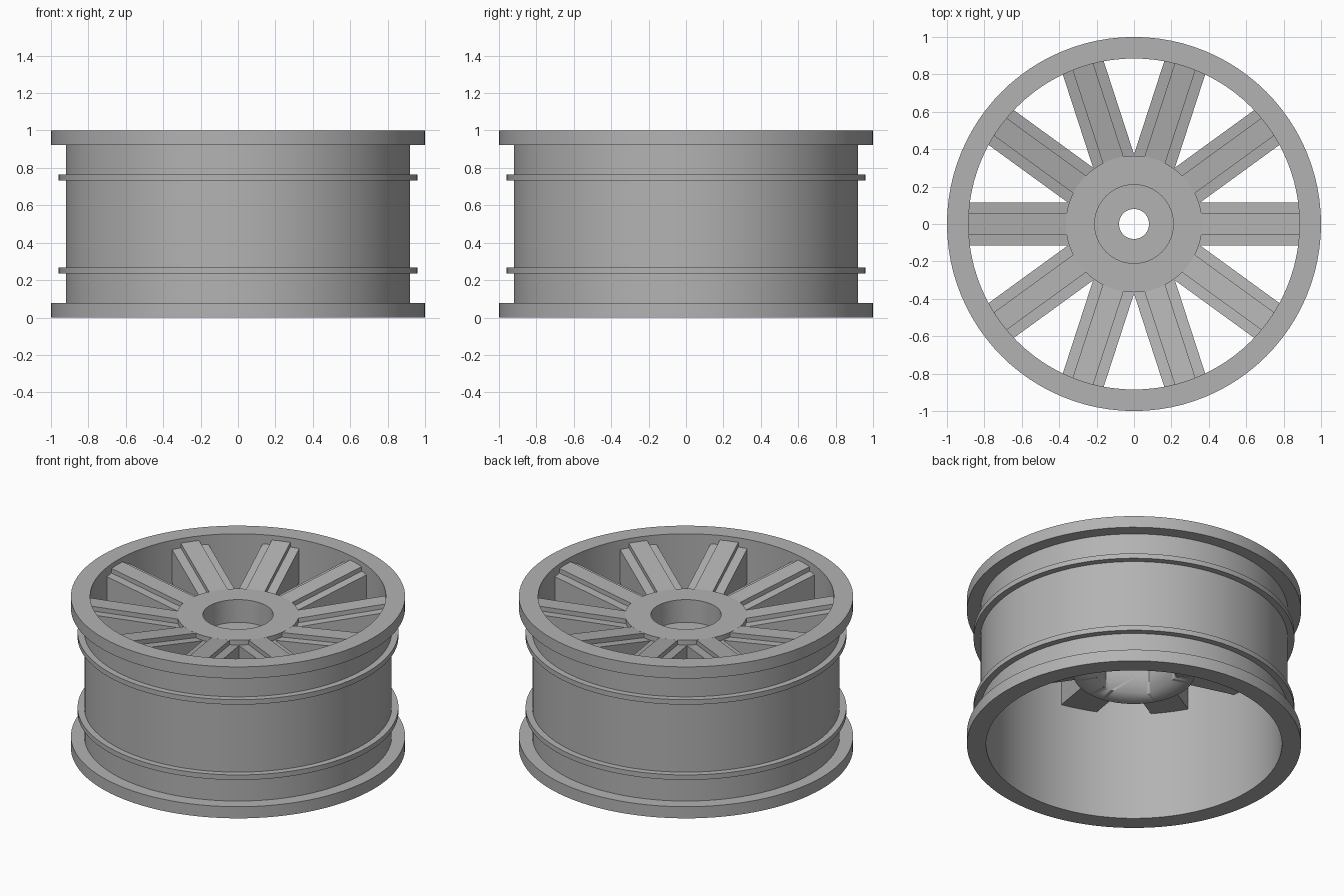
import bpy, bmesh, math
from mathutils import Matrix

if "Cube" in bpy.data.objects:
    bpy.data.objects.remove(bpy.data.objects["Cube"], do_unlink=True)

grey = bpy.data.materials.new("plain grey")
grey.use_nodes = True
grey.diffuse_color = (0.45, 0.45, 0.45, 1)
grey.node_tree.nodes["Principled BSDF"].inputs["Base Color"].default_value = grey.diffuse_color


def finish(bm, name):
    """Turn a bmesh into a grey object with smooth curves and sharp edges."""
    bmesh.ops.recalc_face_normals(bm, faces=bm.faces)
    mesh = bpy.data.meshes.new(name)
    bm.to_mesh(mesh)
    bm.free()
    mesh.materials.append(grey)
    obj = bpy.data.objects.new(name, mesh)
    bpy.context.collection.objects.link(obj)
    bpy.ops.object.select_all(action='DESELECT')
    obj.select_set(True)
    bpy.context.view_layer.objects.active = obj
    bpy.ops.object.shade_smooth_by_angle(angle=math.radians(25))
    return obj


def lathe(name, profile, steps=96):
    """Spin a closed (radius, height) outline around the z axis."""
    bm = bmesh.new()
    rings = []
    for i in range(steps):
        a = math.tau * i / steps
        rings.append([bm.verts.new((r * math.cos(a), r * math.sin(a), z)) for r, z in profile])
    n = len(profile)
    for i in range(steps):
        here, there = rings[i], rings[(i + 1) % steps]
        for j in range(n):
            k = (j + 1) % n
            bm.faces.new((here[j], there[j], there[k], here[k]))
    return finish(bm, name)


# Barrel with end flanges and two bead ridges, mirrored about mid height
IN, OUT, BEAD, LIP = 0.885, 0.92, 0.96, 1.0
lower = [(IN, 0), (LIP, 0), (LIP, 0.077), (OUT, 0.077),
         (OUT, 0.235), (BEAD, 0.235), (BEAD, 0.268), (OUT, 0.268)]
lathe("rim_barrel", lower + [(r, 1 - z) for r, z in reversed(lower)])

# Hub with a round recess on top and an axle hole
HUB, TOP, FLOOR, BASE = 0.365, 0.88, 0.73, 0.49
hub = lathe("hub", [(0.08, BASE), (HUB, BASE), (HUB, TOP), (0.21, TOP), (0.21, FLOOR), (0.08, FLOOR)])

# Hexagonal drive socket cut in the underside of the hub
bm = bmesh.new()
bmesh.ops.create_cone(bm, cap_ends=True, segments=6, radius1=0.26, radius2=0.26, depth=0.4,
                      matrix=Matrix.Translation((0, 0, 0.46)))
socket = finish(bm, "socket_cutter")
socket.hide_render = True
socket.hide_set(True)
cut = hub.modifiers.new("drive_socket", 'BOOLEAN')
cut.operation = 'DIFFERENCE'
cut.object = socket

# Ten spokes rising towards the rim, each with a raised centre rib
W, RIB, STEP = 0.115, 0.058, 0.03
START, END = 0.33, 0.895


def section(r):
    """Stepped cross-section of a spoke at radius r."""
    t = (r - HUB) / (IN - HUB)
    low, top = 0.63 + 0.09 * t, 0.85 + 0.09 * t
    half = [(W, low), (W, top), (RIB, top), (RIB, top + STEP)]
    return half + [(-y, z) for y, z in reversed(half)]


for s in range(10):
    bm = bmesh.new()
    ends = [[bm.verts.new((r, y, z)) for y, z in section(r)] for r in (START, END)]
    inner, outer = ends
    bm.faces.new(inner)
    bm.faces.new(outer)
    for j in range(len(inner)):
        k = (j + 1) % len(inner)
        bm.faces.new((inner[j], inner[k], outer[k], outer[j]))
    bm.transform(Matrix.Rotation(math.tau * s / 10, 4, 'Z'))
    finish(bm, "spoke_%d" % (s + 1))
